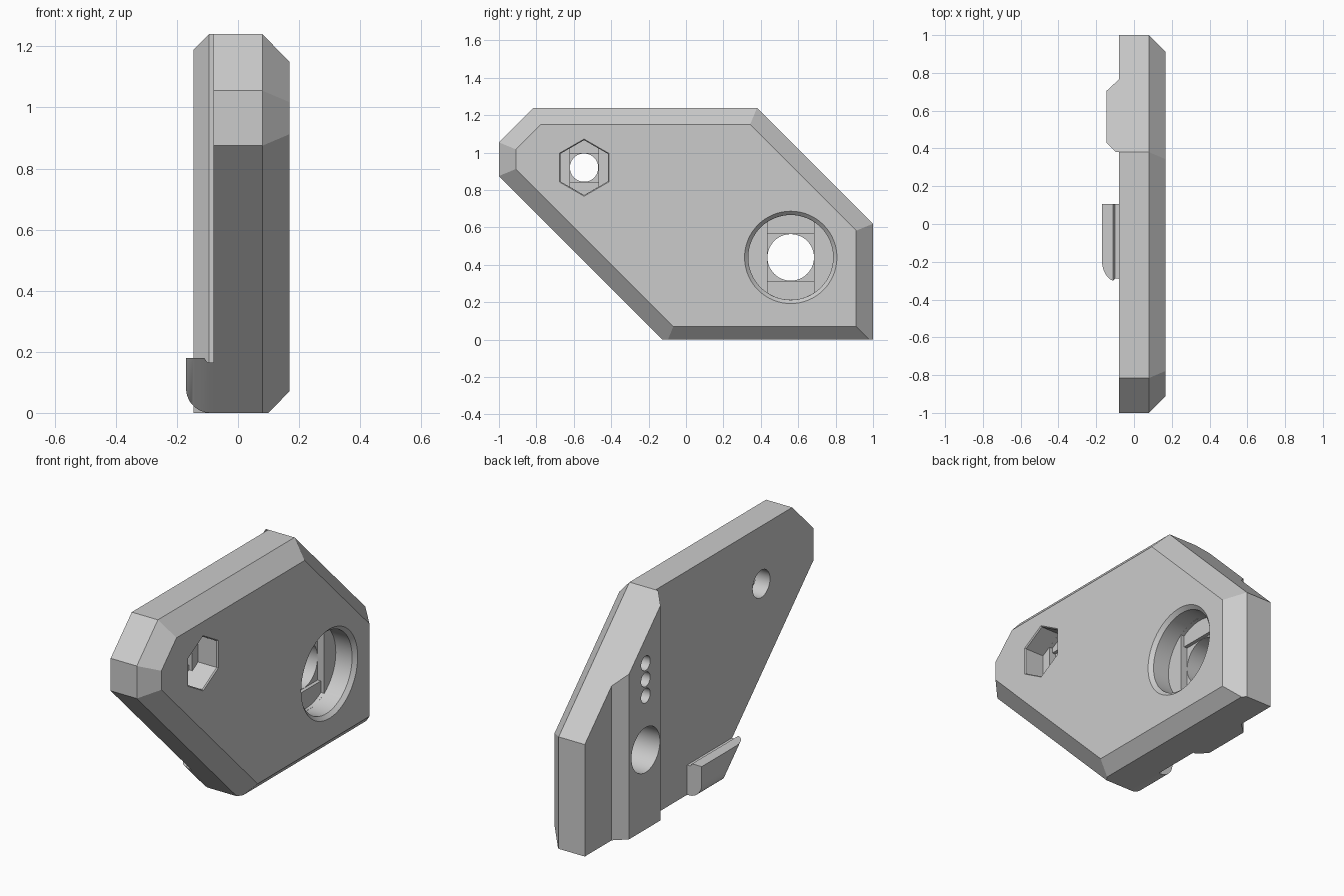
import bpy, bmesh
from math import sin, cos, pi, sqrt
from mathutils import Vector

if "Cube" in bpy.data.objects:
    bpy.data.objects.remove(bpy.data.objects["Cube"])

grey = bpy.data.materials.new("plain grey")
grey.use_nodes = True
grey.diffuse_color = (0.6, 0.6, 0.6, 1)
grey.node_tree.nodes["Principled BSDF"].inputs["Base Color"].default_value = (0.6, 0.6, 0.6, 1)


def loft(name, rings, cuts=()):
    """Skin rings of equal length, cap both ends, trim with (point, normal) planes."""
    bm = bmesh.new()
    loops = [[bm.verts.new(p) for p in ring] for ring in rings]
    n = len(loops[0])
    for a, b in zip(loops, loops[1:]):
        for i in range(n):
            j = (i + 1) % n
            bm.faces.new((a[i], a[j], b[j], b[i]))
    bm.faces.new(loops[0][::-1])
    bm.faces.new(loops[-1])
    for point, normal in cuts:
        geom = bm.verts[:] + bm.edges[:] + bm.faces[:]
        bmesh.ops.bisect_plane(bm, geom=geom, dist=1e-5, plane_co=point,
                               plane_no=normal, clear_outer=True)
        rim = [e for e in bm.edges if e.is_boundary]
        if rim:
            bmesh.ops.holes_fill(bm, edges=rim, sides=0)
    bmesh.ops.recalc_face_normals(bm, faces=bm.faces)
    mesh = bpy.data.meshes.new(name)
    bm.to_mesh(mesh)
    bm.free()
    mesh.materials.append(grey)
    obj = bpy.data.objects.new(name, mesh)
    bpy.context.collection.objects.link(obj)
    return obj


def side(x, outline):
    return [(x, y, z) for y, z in outline]


def inset(outline, d):
    """Mitred inset of a convex counter-clockwise outline."""
    pts = [Vector(p) for p in outline]
    result = []
    for i, p in enumerate(pts):
        a = (p - pts[i - 1]).normalized()
        b = (pts[(i + 1) % len(pts)] - p).normalized()
        na, nb = Vector((-a.y, a.x)), Vector((-b.y, b.x))
        result.append(p + (na + nb) * d / (1 + na.dot(nb)))
    return result


def ngon(center, r, n):
    return [(center[0] - r * sin(2 * pi * i / n), center[1] + r * cos(2 * pi * i / n))
            for i in range(n)]


# Plate with a bevelled outer face, trimmed flat underneath
outline = [(-0.105, -0.02), (1, -0.02), (1, 0.62), (0.38, 1.24),
           (-0.815, 1.24), (-1, 1.055), (-1, 0.875)]
FACE = 0.168
floor_cut = ((0, 0, 0), (0, 0, -1))
plate = loft("plate", [side(-0.08, outline), side(0.08, outline),
                       side(FACE, inset(outline, 0.09))], [floor_cut])

# Upright ridge on the inner face, trimmed to the sloping corner
section = [(-0.08, 0.765), (-0.145, 0.705), (-0.145, 0.43), (-0.095, 0.38), (-0.08, 0.38)]
ridge = loft("ridge", [[(x, y, z) for x, y in section] for z in (0, 1.4)],
             [((0, 0.38, 1.24), (0, 1, 1)), ((0, 0, 1.24), (0, 0, 1))])


# Clip lip with rounded lower and sloping edges
def lip_ring(x, top):
    s = min(1, max(0, (-x - 0.09) / 0.08))
    o = 0.08 * (1 - sqrt(1 - s * s))
    slope = -0.125 + o * sqrt(2)
    return side(x, [(slope - o, o), (0.105, o), (0.105, top), (slope - top, top)])


arc = [-0.09 - 0.08 * sin(t * pi / 24) for t in range(2, 13)]
lip = loft("clip_lip", [lip_ring(-0.08, 0.165), lip_ring(-0.1, 0.165)]
           + [lip_ring(x, 0.18) for x in arc])


# Stepped pockets: recess, slot, square, then through hole
def pocket(name, center, r, sides, bore, rim):
    bottom = FACE - 0.12
    step = 0.02
    y, z = center
    shape = ngon(center, r, sides)
    inner = ngon(center, r * 0.998, sides)
    across = [((0, y + s * bore, z), (0, s, 0)) for s in (-1, 1)]
    along = [((0, y, z + s * bore), (0, 0, s)) for s in (-1, 1)]
    top = FACE + 0.02
    return [
        loft(name + "_recess", [side(bottom, shape), side(FACE - rim, shape),
                                side(top, ngon(center, r + rim + 0.02, sides))]),
        loft(name + "_slot", [side(bottom - step, inner), side(FACE - 0.05, inner)], across),
        loft(name + "_square", [side(bottom - 2 * step, inner), side(FACE - 0.06, inner)],
             across + along),
        loft(name + "_bore", [side(x, ngon(center, bore * 0.995, 48)) for x in (-0.3, 0.12)]),
    ]


cutters = pocket("nut", (-0.545, 0.92), 0.147, 6, 0.076, 0.006)
cutters += pocket("bearing", (0.56, 0.44), 0.227, 64, 0.125, 0.02)
# Row of small blind holes in the ridge
for z in (0.74, 0.83, 0.92):
    cutters.append(loft("small_hole", [side(x, ngon((0.56, z), 0.04, 32)) for x in (-0.3, 0)]))

for obj in (plate, ridge):
    bpy.context.view_layer.objects.active = obj
    for cutter in cutters:
        mod = obj.modifiers.new("cut", "BOOLEAN")
        mod.operation = "DIFFERENCE"
        mod.solver = "EXACT"
        mod.object = cutter
        bpy.ops.object.modifier_apply(modifier=mod.name)
for cutter in cutters:
    bpy.data.objects.remove(cutter)

# Smooth the round walls, keep the edges crisp
bpy.ops.object.select_all(action="DESELECT")
for obj in (plate, ridge, lip):
    obj.select_set(True)
bpy.context.view_layer.objects.active = plate
bpy.ops.object.shade_smooth_by_angle(angle=pi / 7)
